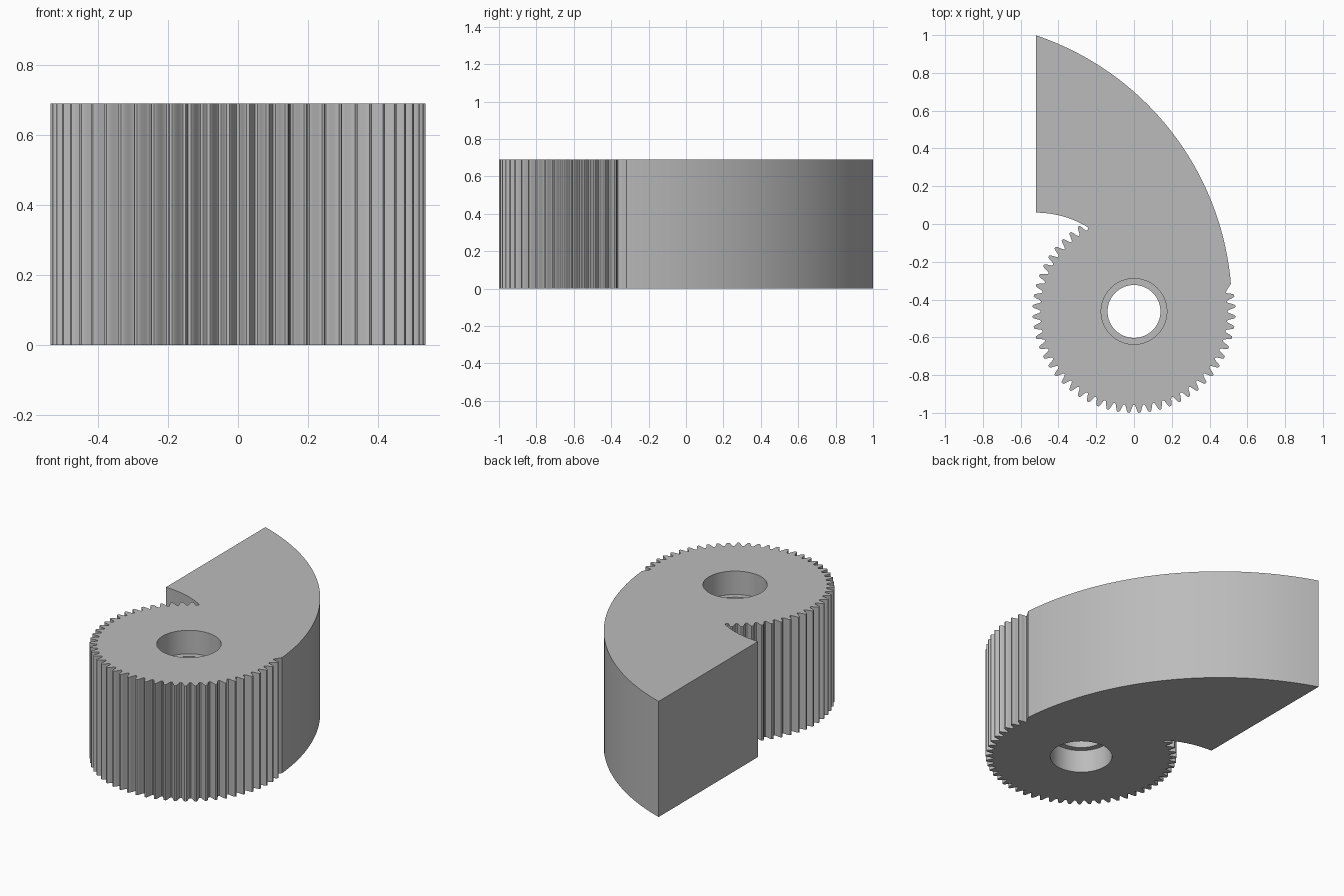
import bpy, bmesh
from math import sin, cos, atan2, pi, radians, hypot

HEIGHT = 0.69
GEAR_Y = -0.463
TEETH = 60
FLAT_X = -0.518

cube = bpy.data.objects.get("Cube")
if cube:
    bpy.data.objects.remove(cube, do_unlink=True)

grey = bpy.data.materials.new("plain grey")
grey.use_nodes = True
grey.diffuse_color = (0.5, 0.5, 0.5, 1)
grey.node_tree.nodes["Principled BSDF"].inputs["Base Color"].default_value = (0.5, 0.5, 0.5, 1)


def polar(r, a, cx=0, cy=GEAR_Y):
    return (cx + r * cos(a), cy + r * sin(a))


def arc(cx, cy, start, end, steps):
    """Points on a circle from start to end, taking the shorter way."""
    a0 = atan2(start[1] - cy, start[0] - cx)
    a1 = atan2(end[1] - cy, end[0] - cx)
    r = hypot(start[0] - cx, start[1] - cy)
    return [polar(r, a0 + (a1 - a0) * i / steps, cx, cy) for i in range(steps + 1)]


def make_object(name, bm):
    bmesh.ops.recalc_face_normals(bm, faces=bm.faces)
    mesh = bpy.data.meshes.new(name)
    bm.to_mesh(mesh)
    bm.free()
    mesh.materials.append(grey)
    obj = bpy.data.objects.new(name, mesh)
    bpy.context.collection.objects.link(obj)
    return obj


# Outline: undercut beside the gear, toothed rim, then the sweeping outer arc
outline = arc(FLAT_X, GEAR_Y, (FLAT_X, 0.06), (-0.255, -0.011), 12)
outline += [(-0.244, -0.019), (-0.243, -0.028)]

# One tooth as (fraction of pitch, radius), mirrored about its centre line
half_tooth = [(-0.43, 0.496), (-0.36, 0.501), (-0.30, 0.509),
              (-0.25, 0.518), (-0.19, 0.527), (-0.13, 0.534), (-0.08, 0.537)]
tooth = half_tooth + [(-f, r) for f, r in reversed(half_tooth)]
pitch = 2 * pi / TEETH
for k in range(42):
    centre = radians(123) + k * pitch
    outline += [polar(r, centre + f * pitch) for f, r in tooth]

outline.append(polar(0.503, radians(12.9)))
outline += arc(-1.005, -0.445, (0.513, -0.317), (FLAT_X, 1.0), 48)

# Gear body with its swept arm
bm = bmesh.new()
base = bm.faces.new([bm.verts.new((x, y, 0)) for x, y in outline])
top = bmesh.ops.extrude_face_region(bm, geom=[base])["geom"]
bmesh.ops.translate(bm, vec=(0, 0, HEIGHT),
                    verts=[v for v in top if isinstance(v, bmesh.types.BMVert)])
body = make_object("gear_sector_body", bm)

# Stepped bore: wide at both ends with a narrow lip between
bore = [(0.174, -0.1), (0.174, 0.14), (0.14, 0.14),
        (0.14, HEIGHT - 0.14), (0.174, HEIGHT - 0.14), (0.174, HEIGHT + 0.1)]
sides = 64
bm = bmesh.new()
rings = [[bm.verts.new((*polar(r, 2 * pi * i / sides), z)) for i in range(sides)]
         for r, z in bore]
for low, high in zip(rings, rings[1:]):
    for i in range(sides):
        j = (i + 1) % sides
        bm.faces.new((low[i], low[j], high[j], high[i]))
bm.faces.new(rings[0])
bm.faces.new(rings[-1])
cutter = make_object("bore_cutter", bm)
cutter.hide_render = True

# Cut the bore, then discard the cutter
cut = body.modifiers.new("bore", "BOOLEAN")
cut.operation = "DIFFERENCE"
cut.solver = "EXACT"
cut.object = cutter
bpy.ops.object.select_all(action="DESELECT")
body.select_set(True)
bpy.context.view_layer.objects.active = body
bpy.ops.object.modifier_apply(modifier=cut.name)
bpy.data.objects.remove(cutter, do_unlink=True)
bpy.ops.object.shade_smooth_by_angle(angle=radians(20))
